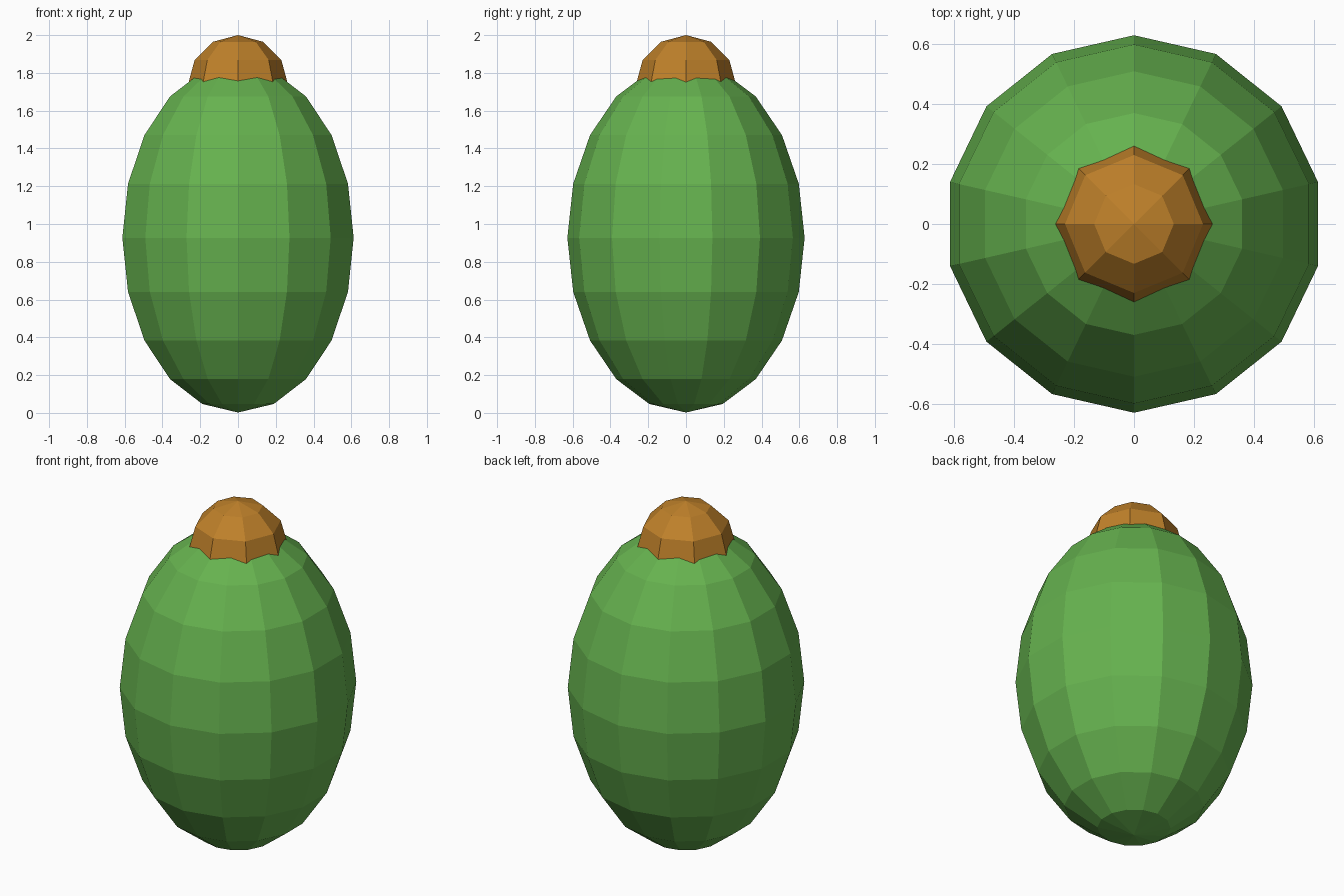
import bpy

if "Cube" in bpy.data.objects:
    bpy.data.objects.remove(bpy.data.objects["Cube"])


def ellipsoid(name, segments, rings, centre_z, radius, half_height, colour):
    """Flat-shaded, low-poly ellipsoid centred on the z axis."""
    bpy.ops.mesh.primitive_uv_sphere_add(segments=segments, ring_count=rings,
                                         radius=1, location=(0, 0, centre_z))
    obj = bpy.context.object
    obj.name = name
    obj.scale = (radius, radius, half_height)
    bpy.ops.object.transform_apply(location=False, rotation=False, scale=True)
    mat = bpy.data.materials.new(name + "_colour")
    mat.diffuse_color = colour
    mat.use_nodes = True
    mat.node_tree.nodes["Principled BSDF"].inputs["Base Color"].default_value = mat.diffuse_color
    obj.data.materials.append(mat)
    return obj


# Egg-shaped green body, standing on the ground
ellipsoid("body", 14, 10, 0.927, 0.628, 0.925, (0.133, 0.448, 0.078, 1))

# Small orange cap, its lower half sunk into the top of the body
ellipsoid("cap", 8, 6, 1.737, 0.265, 0.263, (0.522, 0.219, 0.023, 1))
